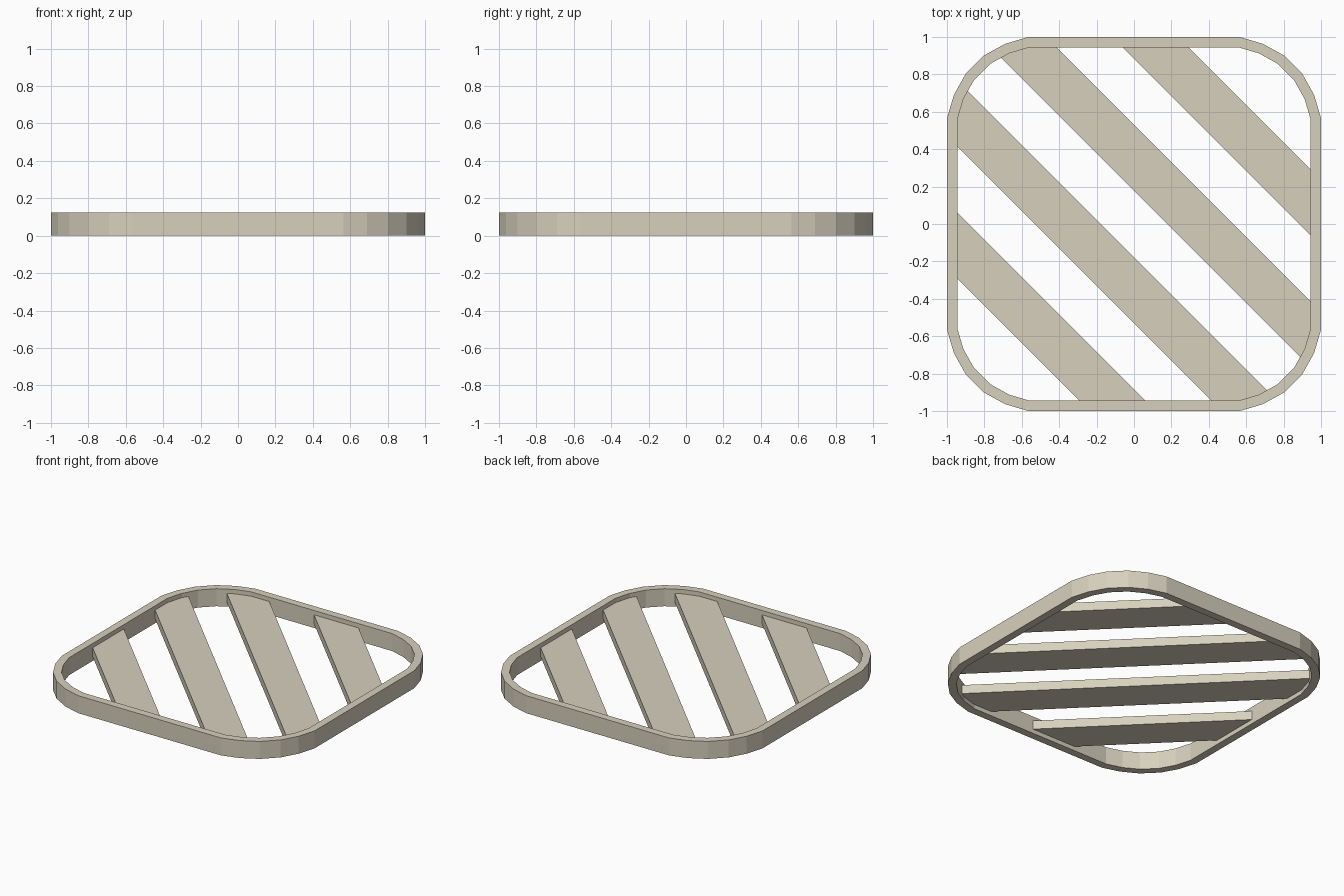
import bpy, bmesh
from mathutils import Vector

if "Cube" in bpy.data.objects:
    bpy.data.objects.remove(bpy.data.objects["Cube"])

HEIGHT = 0.125      # frame height
WALL = 0.055        # frame wall thickness
SLAT_Z = (0.031, 0.094)

mat = bpy.data.materials.new("warm beige")
mat.diffuse_color = (0.68, 0.63, 0.51, 1)
mat.use_nodes = True
mat.node_tree.nodes["Principled BSDF"].inputs["Base Color"].default_value = mat.diffuse_color


def rounded_square():
    """Outer outline, counter-clockwise: one five-sided corner turned four times."""
    corner = [(1, .565), (.963, .69), (.9, .803), (.803, .9), (.69, .963), (.565, 1)]
    pts = []
    for _ in range(4):
        pts += [Vector(p) for p in corner]
        corner = [(-y, x) for x, y in corner]
    return pts


def inset(pts, d):
    """Move every edge of a counter-clockwise outline inward by d."""
    out = []
    for i, p in enumerate(pts):
        a = (p - pts[i - 1]).normalized()
        b = (pts[(i + 1) % len(pts)] - p).normalized()
        n = Vector((-a.y, a.x)) + Vector((-b.y, b.x))
        out.append(p + n * (2 * d / n.length_squared))
    return out


def finish(name, bm):
    bmesh.ops.recalc_face_normals(bm, faces=bm.faces)
    me = bpy.data.meshes.new(name)
    bm.to_mesh(me)
    bm.free()
    me.materials.append(mat)
    ob = bpy.data.objects.new(name, me)
    bpy.context.collection.objects.link(ob)


def extrude_up(bm, h):
    ext = bmesh.ops.extrude_face_region(bm, geom=bm.faces[:])
    verts = [g for g in ext["geom"] if isinstance(g, bmesh.types.BMVert)]
    bmesh.ops.translate(bm, verts=verts, vec=(0, 0, h))


outer = rounded_square()
inner = inset(outer, WALL)

# Rounded square frame
bm = bmesh.new()
o = [bm.verts.new((p.x, p.y, 0)) for p in outer]
n = [bm.verts.new((p.x, p.y, 0)) for p in inner]
for i in range(len(o)):
    bm.faces.new((o[i - 1], o[i], n[i], n[i - 1]))
extrude_up(bm, HEIGHT)
finish("frame", bm)

# Four diagonal slats: strips of the inner outline between two diagonal lines
for k, c in enumerate((-1.06, -0.355, 0.355, 1.06)):
    bm = bmesh.new()
    bm.faces.new([bm.verts.new((p.x, p.y, SLAT_Z[0])) for p in inner])
    for side in (-1, 1):
        bmesh.ops.bisect_plane(
            bm, geom=bm.verts[:] + bm.edges[:] + bm.faces[:],
            plane_co=(c + side * 0.176, 0, 0), plane_no=(side, side, 0),
            clear_outer=True)
    extrude_up(bm, SLAT_Z[1] - SLAT_Z[0])
    finish(f"slat_{k + 1}", bm)
